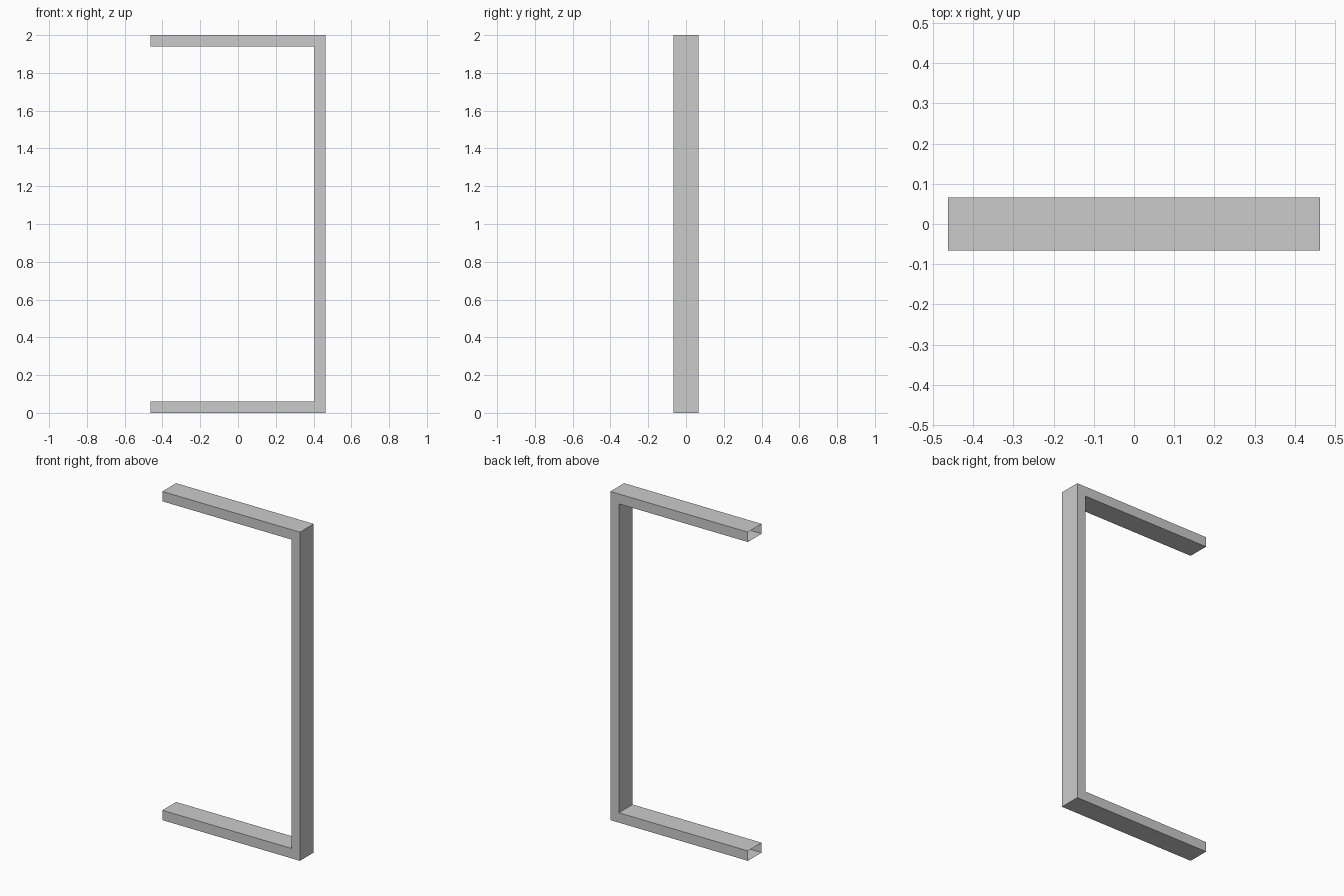
import bpy, bmesh

if "Cube" in bpy.data.objects:
    bpy.data.objects.remove(bpy.data.objects["Cube"])

# Overall half width, half depth, height and bar thicknesses
HX, HY, H = 0.463, 0.066, 2.0
BAR, POST = 0.06, 0.057

# Path stations: (outer x, outer z, inner x, inner z), mitred at the corners
stations = [
    (-HX, 0, -HX, BAR),
    (HX, 0, HX - POST, BAR),
    (HX, H, HX - POST, H - BAR),
    (-HX, H, -HX, H - BAR),
]

bm = bmesh.new()
rings = []
for ox, oz, ix, iz in stations:
    rings.append([bm.verts.new(p) for p in
                  ((ox, -HY, oz), (ox, HY, oz), (ix, HY, iz), (ix, -HY, iz))])

# Hollow rectangular tube, left open at both free ends
for a, b in zip(rings, rings[1:]):
    for i in range(4):
        j = (i + 1) % 4
        bm.faces.new((a[i], a[j], b[j], b[i]))

# Make the walls face outwards (the outer bottom wall must point down)
bm.normal_update()
bm.faces.ensure_lookup_table()
if bm.faces[0].normal.z > 0:
    bmesh.ops.reverse_faces(bm, faces=bm.faces[:])

mesh = bpy.data.meshes.new("door_frame")
bm.to_mesh(mesh)
bm.free()
frame = bpy.data.objects.new("door_frame", mesh)
bpy.context.collection.objects.link(frame)
